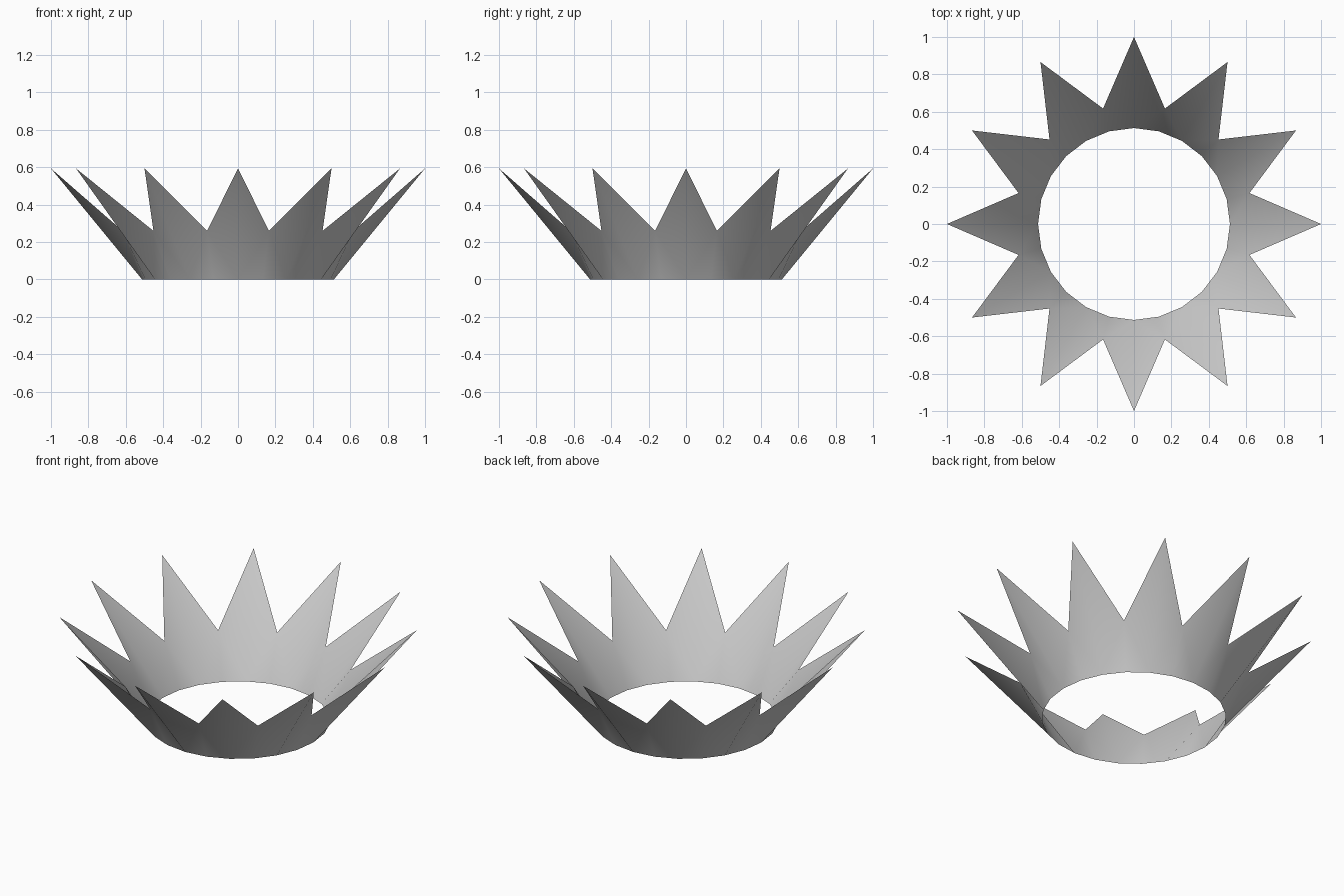
import bpy, bmesh
from math import cos, sin, pi

if "Cube" in bpy.data.objects:
    bpy.data.objects.remove(bpy.data.objects["Cube"])

TEETH = 12
N = TEETH * 2
BASE_R = 0.513
TIP_R, TIP_Z = 1.0, 0.593
VALLEY_R, VALLEY_Z = 0.639, 0.259

bm = bmesh.new()

def point(i, r, z):
    a = 2 * pi * i / N
    return bm.verts.new((r * cos(a), r * sin(a), z))

# Base ring, and the zigzag rim alternating tips and valleys
base = [point(i, BASE_R, 0) for i in range(N)]
rim = [point(i, TIP_R, TIP_Z) if i % 2 == 0 else point(i, VALLEY_R, VALLEY_Z)
       for i in range(N)]

# Each tooth: two mirrored halves, creased from the tooth root to the valley
for i in range(0, N, 2):
    nxt, prv = (i + 1) % N, i - 1
    bm.faces.new((base[i], base[nxt], rim[nxt]))
    bm.faces.new((base[i], rim[nxt], rim[i]))
    bm.faces.new((base[prv], base[i], rim[prv]))
    bm.faces.new((base[i], rim[i], rim[prv]))

for f in bm.faces:
    f.smooth = True

mesh = bpy.data.meshes.new("crown_band")
bm.to_mesh(mesh)
bm.free()
crown = bpy.data.objects.new("crown_band", mesh)
bpy.context.collection.objects.link(crown)
